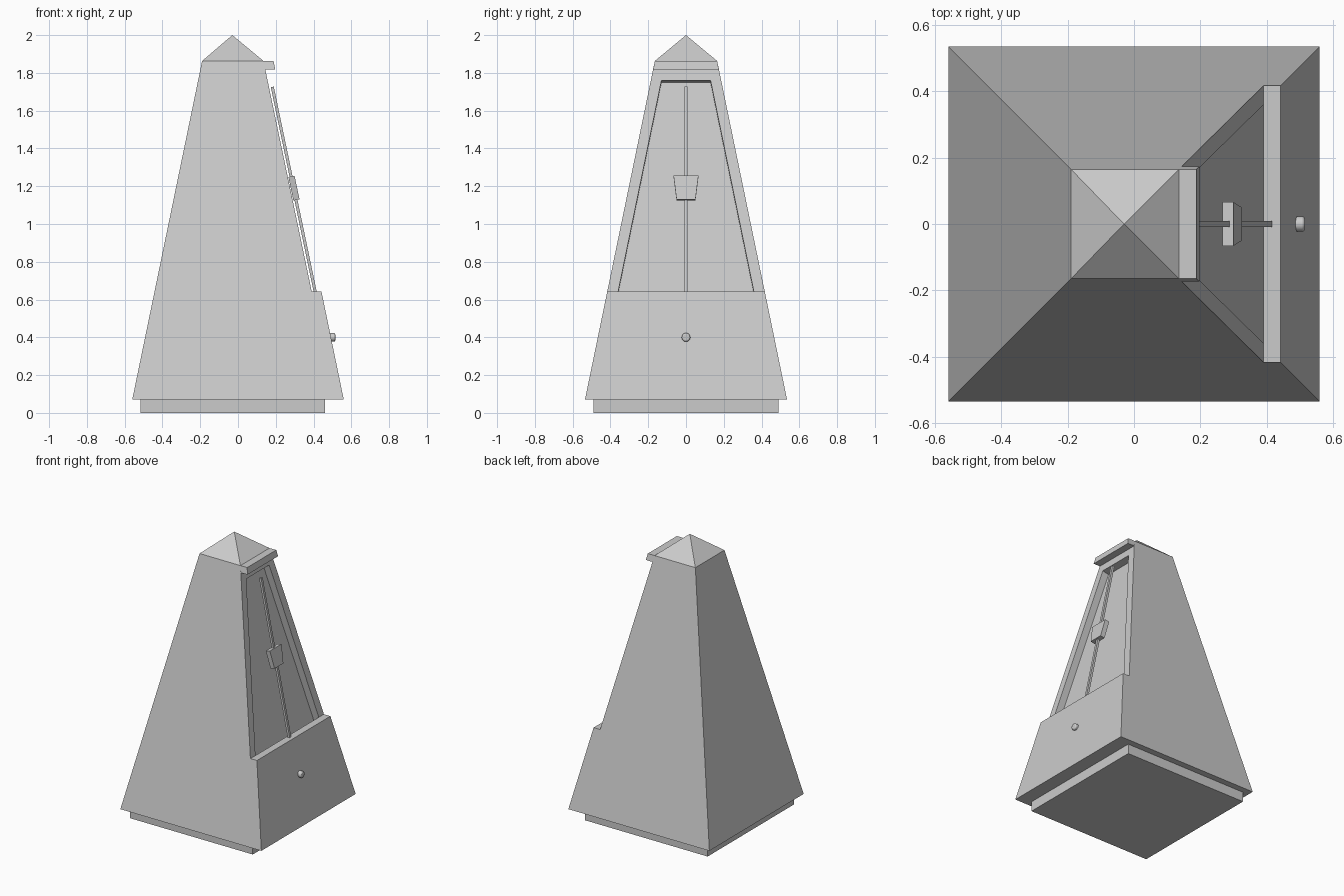
import bpy, bmesh, math
from mathutils import Vector

if "Cube" in bpy.data.objects:
    bpy.data.objects.remove(bpy.data.objects["Cube"])

SLOPE = 0.2095                      # lean of the front panel
N = Vector((1, 0, SLOPE)).normalized()


def hull(name, pts):
    """Convex solid through points, each mirrored across y = 0."""
    bm = bmesh.new()
    for x, y, z in pts:
        bm.verts.new((x, y, z))
        if y:
            bm.verts.new((x, -y, z))
    bmesh.ops.convex_hull(bm, input=bm.verts[:])
    bmesh.ops.dissolve_limit(bm, angle_limit=0.005, verts=bm.verts[:], edges=bm.edges[:])
    bmesh.ops.recalc_face_normals(bm, faces=bm.faces[:])
    me = bpy.data.meshes.new(name)
    bm.to_mesh(me)
    bm.free()
    ob = bpy.data.objects.new(name, me)
    bpy.context.collection.objects.link(ob)
    return ob


def ring(x0, x1, y, z):
    return [(x0, y, z), (x1, y, z)]


def leaning(name, bottom, top, near, far):
    """Block standing on the leaning panel: (half width, height) pairs, offsets along its normal."""
    pts = []
    for y, z in (bottom, top):
        p = Vector((0.51 - SLOPE * (z - 0.07), y, z))
        pts += [p + N * near, p + N * far]
    return hull(name, pts)


# Plinth and tapered case with pyramid roof
hull("plinth", ring(-0.515, 0.46, 0.49, 0) + ring(-0.515, 0.46, 0.49, 0.07))
case = hull("case", ring(-0.56, 0.51, 0.535, 0.07)
            + ring(-0.19, 0.135, 0.165, 1.863) + [(-0.03, 0, 2.0)])

# Recess in the panel, running down behind the lower front board
cutter = leaning("recess_cutter", (0.409, 0.40), (0.13, 1.76), -0.05, 0.02)
cutter.hide_render = True
mod = case.modifiers.new("recess", 'BOOLEAN')
mod.operation = 'DIFFERENCE'
mod.solver = 'EXACT'
mod.object = cutter
bpy.context.view_layer.objects.active = case
bpy.ops.object.modifier_apply(modifier=mod.name)
bpy.data.objects.remove(cutter)

# Lower front board and top lip
hull("front_board", ring(0.51, 0.56, 0.535, 0.07) + ring(0.39, 0.442, 0.417, 0.642))
hull("top_lip", ring(0.135, 0.197, 0.174, 1.818) + ring(0.12, 0.188, 0.165, 1.863))

# Pendulum rod and sliding weight
leaning("pendulum_rod", (0.009, 0.62), (0.009, 1.722), 0.01, 0.026)
leaning("pendulum_weight", (0.05, 1.123), (0.066, 1.248), 0.004, 0.037)

# Winding knob
bpy.ops.mesh.primitive_cylinder_add(vertices=16, radius=0.023, depth=0.05,
                                    location=(0.49, 0, 0.4), rotation=(0, math.pi / 2, 0))
knob = bpy.context.object
knob.name = "knob"
bev = knob.modifiers.new("round", 'BEVEL')
bev.width = 0.007
bev.segments = 2
bpy.ops.object.shade_smooth_by_angle()
